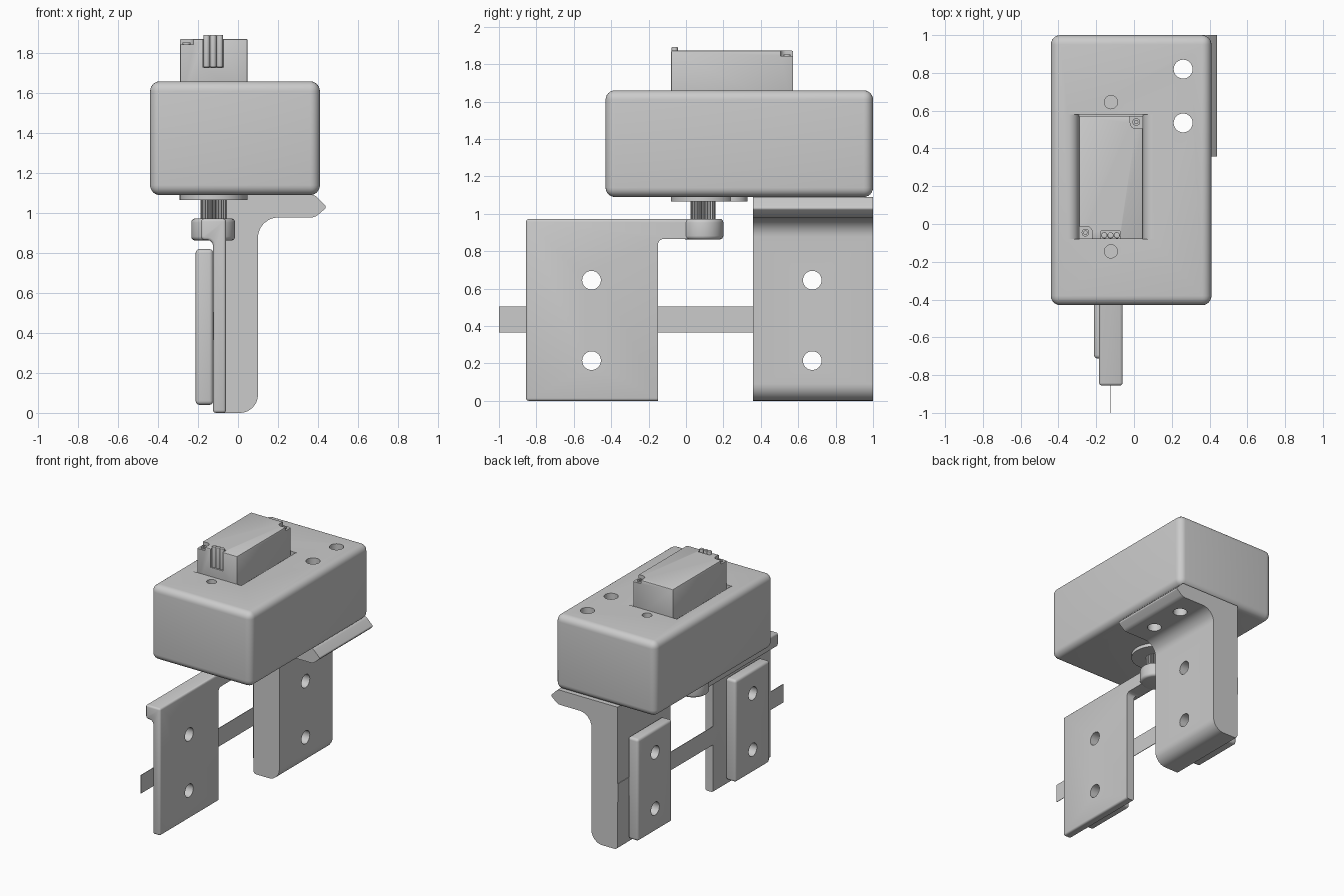
import bpy, bmesh, math
from mathutils import Vector

if "Cube" in bpy.data.objects:
    bpy.data.objects.remove(bpy.data.objects["Cube"])


def rounded(pts, seg=6):
    """2D outline from (u, v, radius) corners."""
    out = []
    for i, (u, v, r) in enumerate(pts):
        c = Vector((u, v))
        if r == 0:
            out.append(c)
            continue
        a = (Vector(pts[i - 1][:2]) - c).normalized()
        b = (Vector(pts[(i + 1) % len(pts)][:2]) - c).normalized()
        half = a.angle(b) / 2
        centre = c + (a + b).normalized() * (r / math.sin(half))
        p = c + a * (r / math.tan(half)) - centre
        q = c + b * (r / math.tan(half)) - centre
        for k in range(seg + 1):
            out.append(centre + p.lerp(q, k / seg).normalized() * r)
    return out


def prism(name, pts, axis, lo, hi, bevel=0.0, seg=4):
    """Extrude a 2D outline along an axis (0=x, 1=y, 2=z)."""
    def place(p, h):
        co = [p[0], p[1]]
        co.insert(axis, h)
        return co
    bm = bmesh.new()
    bottom = [bm.verts.new(place(p, lo)) for p in pts]
    top = [bm.verts.new(place(p, hi)) for p in pts]
    bm.faces.new(bottom)
    bm.faces.new(top)
    n = len(pts)
    for i in range(n):
        j = (i + 1) % n
        bm.faces.new((bottom[i], bottom[j], top[j], top[i]))
    bmesh.ops.recalc_face_normals(bm, faces=bm.faces)
    if bevel:
        edges = [e for e in bm.edges if e.calc_face_angle(0) > math.radians(40)]
        bmesh.ops.bevel(bm, geom=edges, offset=bevel, segments=seg,
                        profile=0.5, affect='EDGES', clamp_overlap=True)
    me = bpy.data.meshes.new(name)
    bm.to_mesh(me)
    bm.free()
    ob = bpy.data.objects.new(name, me)
    bpy.context.collection.objects.link(ob)
    return ob


def box(name, x, y, z, bevel=0.0, seg=4):
    pts = [(x[0], y[0]), (x[1], y[0]), (x[1], y[1]), (x[0], y[1])]
    return prism(name, pts, 2, z[0], z[1], bevel, seg)


def disc(name, axis, u, v, r, lo, hi, n=32, bevel=0.0):
    pts = [(u + r * math.cos(2 * math.pi * k / n),
            v + r * math.sin(2 * math.pi * k / n)) for k in range(n)]
    return prism(name, pts, axis, lo, hi, bevel)


def combine(ob, others, op='DIFFERENCE'):
    """Boolean the others into ob and remove them."""
    for o in others:
        o.hide_render = True
        m = ob.modifiers.new('bool', 'BOOLEAN')
        m.operation, m.solver, m.object = op, 'EXACT', o
    dg = bpy.context.evaluated_depsgraph_get()
    me = bpy.data.meshes.new_from_object(ob.evaluated_get(dg))
    ob.modifiers.clear()
    ob.data = me
    for o in others:
        bpy.data.objects.remove(o)


def bolt_holes(y):
    return [disc('hole_cutter', 0, y, z, 0.05, -0.5, 0.5) for z in (0.215, 0.645)]


CX, SY = -0.122, 0.09           # servo centre line and shaft position
MOUNT = [(0.26, 0.82), (0.26, 0.535)]

# Rounded housing with flared servo slot, mounting holes and screw holes
housing = box('housing', (-0.44, 0.41), (-0.43, 1.0), (1.09, 1.66), 0.05, 6)
flare = [(CX + s * (0.225 - 0.055 * math.sin(a)), 1.605 + 0.055 * math.cos(a))
         for s, angs in ((1, range(0, 91, 15)), (-1, range(90, -1, -15)))
         for a in map(math.radians, angs)]
flare += [(CX - 0.225, 1.8), (CX + 0.225, 1.8)]
cuts = [prism('slot_cutter', flare, 1, -0.08, 0.58)]
cuts += [disc('hole_cutter', 2, x, y, 0.05, 0.9, 1.8) for x, y in MOUNT]
cuts += [disc('hole_cutter', 2, CX, y, 0.035, 1.5, 1.8, 24) for y in (0.645, -0.145)]
combine(housing, cuts)

# Servo case with two corner recesses and a cable recess
servo = box('servo_case', (-0.29, 0.048), (-0.08, 0.573), (1.55, 1.872), 0.006, 2)
combine(servo, [
    prism('notch_cutter', rounded([(-0.02, 0.505, 0.03), (0.1, 0.505, 0),
                                   (0.1, 0.65, 0), (-0.02, 0.65, 0)]), 2, 1.845, 1.95),
    prism('notch_cutter', rounded([(-0.35, -0.15, 0), (-0.222, -0.15, 0),
                                   (-0.222, -0.012, 0.03), (-0.35, -0.012, 0)]), 2, 1.845, 1.95),
    box('cable_cutter', (-0.175, -0.073), (-0.15, -0.038), (1.73, 1.95))])
for i, (x, y) in enumerate([(0.012, 0.54), (-0.257, -0.046)]):
    screw = disc('case_screw_%d' % (i + 1), 2, x, y, 0.02, 1.83, 1.853, 20)
    combine(screw, [disc('socket_cutter', 2, x, y, 0.01, 1.84, 1.9, 6)])
for i in range(3):
    disc('cable_wire_%d' % (i + 1), 2, CX - 0.002 + (i - 1) * 0.033, -0.06,
         0.0165, 1.73, 1.892, 16, 0.005)

# Servo underside bosses and splined output shaft
boss = disc('servo_boss', 2, CX, SY, 0.17, 1.065, 1.1, 48)
combine(boss, [disc('boss_tail', 2, CX, 0.245, 0.085, 1.065, 1.1, 32)], 'UNION')
teeth = 24
spline = []
for k in range(teeth):
    for f, r in ((0, 0.056), (0.25, 0.067), (0.5, 0.067), (0.75, 0.056)):
        a = 2 * math.pi * (k + f) / teeth
        spline.append((CX + r * math.cos(a), SY + r * math.sin(a)))
prism('output_shaft', spline, 2, 0.93, 1.075)

# Moving jaw: plate with a lip that runs back to the shaft hub
jaw_profile = rounded([(-0.125, 0, 0), (-0.06, 0, 0), (-0.06, 0.972, 0),
                       (-0.185, 0.972, 0), (-0.185, 0.865, 0.02), (-0.125, 0.865, 0.03)])
jaw = prism('moving_jaw', jaw_profile, 1, -0.855, SY, 0.014, 3)
under_arm = rounded([(-0.15, -0.1, 0), (0.5, -0.1, 0), (0.5, 0.865, 0), (-0.15, 0.865, 0.03)])
combine(jaw, [prism('arm_cutter', under_arm, 0, -0.5, 0.5)] + bolt_holes(-0.505))
combine(jaw, [disc('hub', 2, CX - 0.002, SY, 0.11, 0.863, 0.973, 40, 0.02)], 'UNION')

# Fixed jaw: bracket hanging from the housing by a flange
bracket_profile = rounded([(-0.12, 0, 0.025), (0.1, 0, 0.09), (0.1, 0.978, 0.1),
                           (0.385, 0.978, 0.06), (0.445, 1.03, 0.012),
                           (0.385, 1.09, 0.03), (-0.12, 1.09, 0)])
bracket = prism('fixed_jaw', bracket_profile, 1, 0.357, 1.0)
combine(bracket, bolt_holes(0.675)
        + [disc('hole_cutter', 2, x, y, 0.05, 0.8, 1.3) for x, y in MOUNT])

# Clamp pads on the outside of each jaw
for name, y in (('moving_pad', -0.505), ('fixed_pad', 0.675)):
    pad = box(name, (-0.212, -0.124), (y - 0.207, y + 0.207), (0.04, 0.82), 0.02)
    combine(pad, bolt_holes(y))

# Thin strip gripped between the jaws and pads
box('strip', (-0.125, -0.121), (-1.0, 1.0), (0.365, 0.505))

# Smooth shading with sharp edges kept
for ob in bpy.context.collection.objects:
    ob.select_set(True)
    bpy.context.view_layer.objects.active = ob
bpy.ops.object.shade_smooth_by_angle(angle=math.radians(32))
